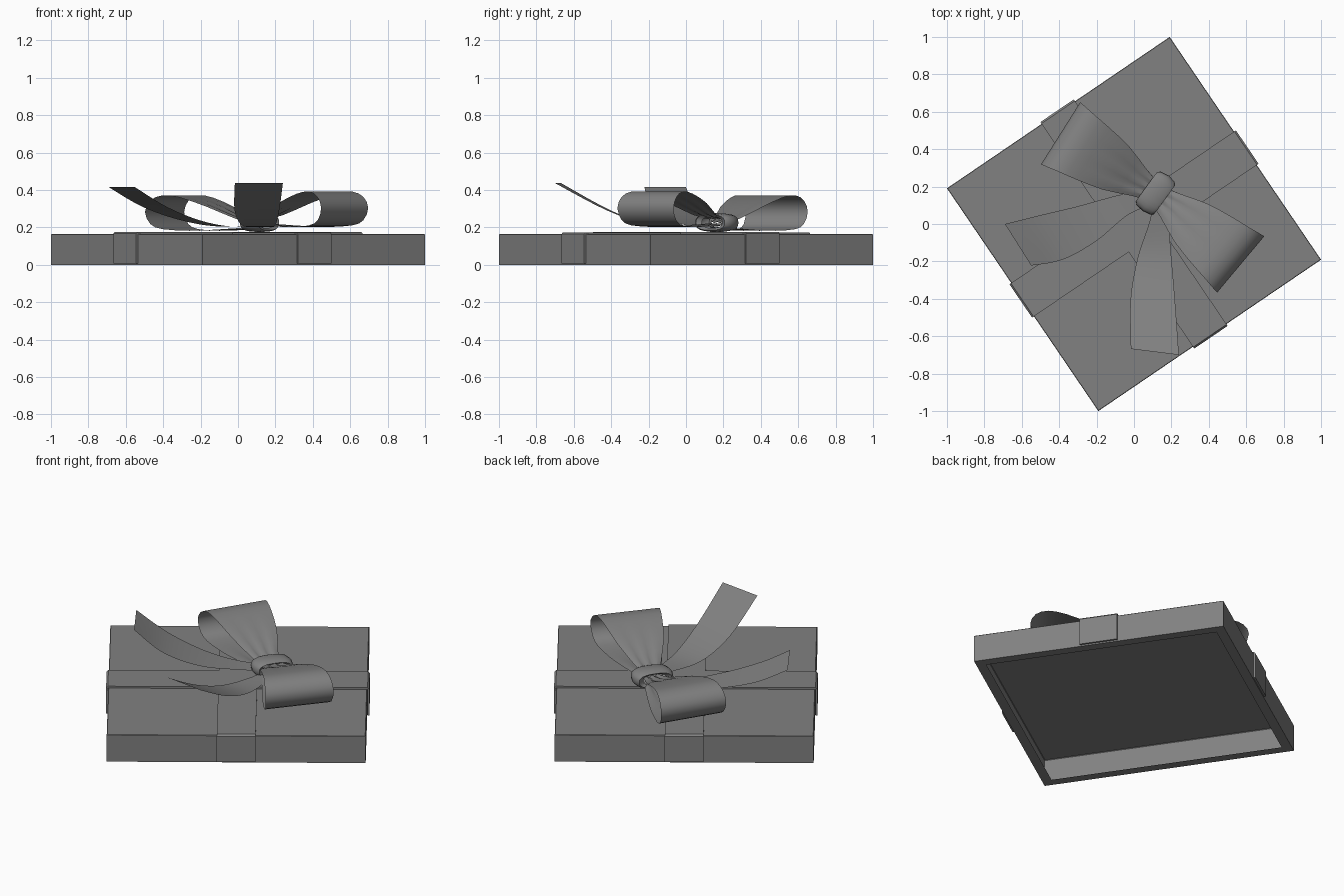
import bpy, bmesh
from math import sin, cos, pi, radians, copysign
from mathutils import Vector

if "Cube" in bpy.data.objects:
    bpy.data.objects.remove(bpy.data.objects["Cube"])

ANGLE = radians(34.2)      # turn of the lid about z
SIDE, TOP = 1.44, 0.165    # lid edge length and height
KNOT = Vector((0.115, 0.165, 0))

GREY = bpy.data.materials.new("dark_grey")
GREY.diffuse_color = (0.22, 0.22, 0.22, 1)
GREY.use_nodes = True
GREY.node_tree.nodes["Principled BSDF"].inputs["Base Color"].default_value = GREY.diffuse_color


def make(name, verts, faces, smooth=True):
    me = bpy.data.meshes.new(name)
    me.from_pydata(verts, [], faces)
    me.materials.append(GREY)
    ob = bpy.data.objects.new(name, me)
    bpy.context.collection.objects.link(ob)
    bm = bmesh.new()
    bm.from_mesh(me)
    bmesh.ops.recalc_face_normals(bm, faces=bm.faces)
    bm.to_mesh(me)
    bm.free()
    if smooth:
        bpy.ops.object.select_all(action='DESELECT')
        bpy.context.view_layer.objects.active = ob
        ob.select_set(True)
        bpy.ops.object.shade_smooth_by_angle(angle=radians(35))
    return ob


def spline(rows, steps):
    """Catmull-Rom through rows of equal-length number tuples."""
    out = []
    n = len(rows)
    for i in range(n - 1):
        p = [rows[max(0, min(n - 1, i + k))] for k in (-1, 0, 1, 2)]
        for j in range(steps):
            t = j / steps
            out.append([0.5 * (2 * b + (c - a) * t + (2 * a - 5 * b + 4 * c - d) * t * t
                               + (3 * b - a - 3 * c + d) * t ** 3)
                        for a, b, c, d in zip(*p)])
    return out + [list(rows[-1])]


def sheet(name, grid, wrap=False):
    """Surface through a grid of points; wrap closes each row."""
    m = len(grid[0])
    last = m if wrap else m - 1
    faces = [(r * m + c, r * m + (c + 1) % m, (r + 1) * m + (c + 1) % m, (r + 1) * m + c)
             for r in range(len(grid) - 1) for c in range(last)]
    return make(name, [p for row in grid for p in row], faces)


# Lid: hollow thin-walled shell with a flat lip turned in at the bottom
def square(h, z):
    return [(h * a, h * b, z) for a, b in ((-1, -1), (1, -1), (1, 1), (-1, 1))]


h = SIDE / 2
rings = [square(h - 0.055, 0), square(h, 0), square(h, TOP - 0.003), square(h - 0.003, TOP)]
faces = [(12, 13, 14, 15)]
for r in range(3):
    for c in range(4):
        d = (c + 1) % 4
        faces.append((r * 4 + c, r * 4 + d, r * 4 + 4 + d, r * 4 + 4 + c))
lid = make("lid", [p for r in rings for p in r], faces, smooth=False)
lid.rotation_euler.z = ANGLE

# Two flat bands wrapped over the lid, crossing in the middle
for name, turn, lift in (("band_long", 0, 0.012), ("band_cross", pi / 2, 0.009)):
    o, t = h + 0.012, TOP + lift
    outer = [(-o, 0.008), (-o, t - 0.01), (-o + 0.01, t), (o - 0.01, t), (o, t - 0.01), (o, 0.008)]
    e = 0.001
    inner = [(h + e, 0.008), (h + e, TOP + e), (-h - e, TOP + e), (-h - e, 0.008)]
    loop = outer + inner
    n = len(loop)
    verts = [(x, y, z) for y in (-0.108, 0.108) for x, z in loop]
    faces = [(i, (i + 1) % n, n + (i + 1) % n, n + i) for i in range(n)]
    for k in (0, n):
        faces += [tuple(k + i for i in q) for q in
                  ((0, 1, 8, 9), (1, 2, 3, 4, 7, 8), (4, 5, 6, 7))]
    band = make(name, verts, faces, smooth=False)
    band.rotation_euler.z = ANGLE + turn

# Bow loops: distance from knot, height, half width
PROFILE = [(0.0, .24, .05), (.10, .262, .08), (.25, .325, .135), (.40, .372, .165),
           (.50, .384, .18), (.57, .355, .192), (.60, .295, .196), (.57, .23, .19),
           (.50, .203, .18), (.35, .195, .15), (.20, .20, .11), (0.0, .21, .05)]


def bow_loop(name, direction, drop, stretch):
    d = Vector((direction[0], direction[1], 0)).normalized()
    side = Vector((-d.y, d.x, 0))
    grid = []
    for s, z, w in spline(PROFILE, 2):
        pleat = 0.005 * max(0, 1 - s / 0.4)
        grid.append([KNOT + d * s * stretch + side * w * k / 6
                     + Vector((0, 0, z - drop + pleat * cos(k * pi / 2)))
                     for k in range(-6, 7)])
    sheet(name, grid)


bow_loop("bow_loop_back", (-.515, .325), 0.012, 1.0)
bow_loop("bow_loop_front", (.45, -.377), -0.008, 0.99)

# Ribbon tails: left edge xy, right edge xy, height
TAILS = {
    "tail_left": [(.12, .20, .14, .12, .215), (-.10, .15, -.03, .05, .205),
                  (-.30, .095, -.20, -.09, .237), (-.51, .045, -.38, -.19, .31),
                  (-.69, 0, -.55, -.222, .415)],
    "tail_front": [(.11, .17, .16, .17, .215), (.085, .02, .18, .05, .205),
                   (.02, -.18, .20, -.18, .212), (-.018, -.40, .22, -.42, .29),
                   (-.017, -.668, .24, -.70, .437)],
}
for name, rows in TAILS.items():
    sheet(name, [[Vector((a + (c - a) * k / 4, b + (d - b) * k / 4, z)) for k in range(5)]
                 for a, b, c, d, z in spline(rows, 5)])

# Knot: bulging flattened ring around the bow axis
axis = Vector((.48, -.35, 0)).normalized()
across = Vector((-axis.y, axis.x, 0))
RING = [(-.045, .6), (-.06, .85), (-.045, .98), (0, 1.05), (.045, .98), (.06, .85), (.045, .6)]


def flat(v):
    return copysign(abs(v) ** 0.75, v)


grid = []
for s, r in RING:
    grid.append([KNOT + axis * s + across * .112 * r * flat(cos(2 * pi * k / 24))
                 + Vector((0, 0, .226 + .048 * r * flat(sin(2 * pi * k / 24))))
                 for k in range(24)])
sheet("knot", grid, wrap=True)
